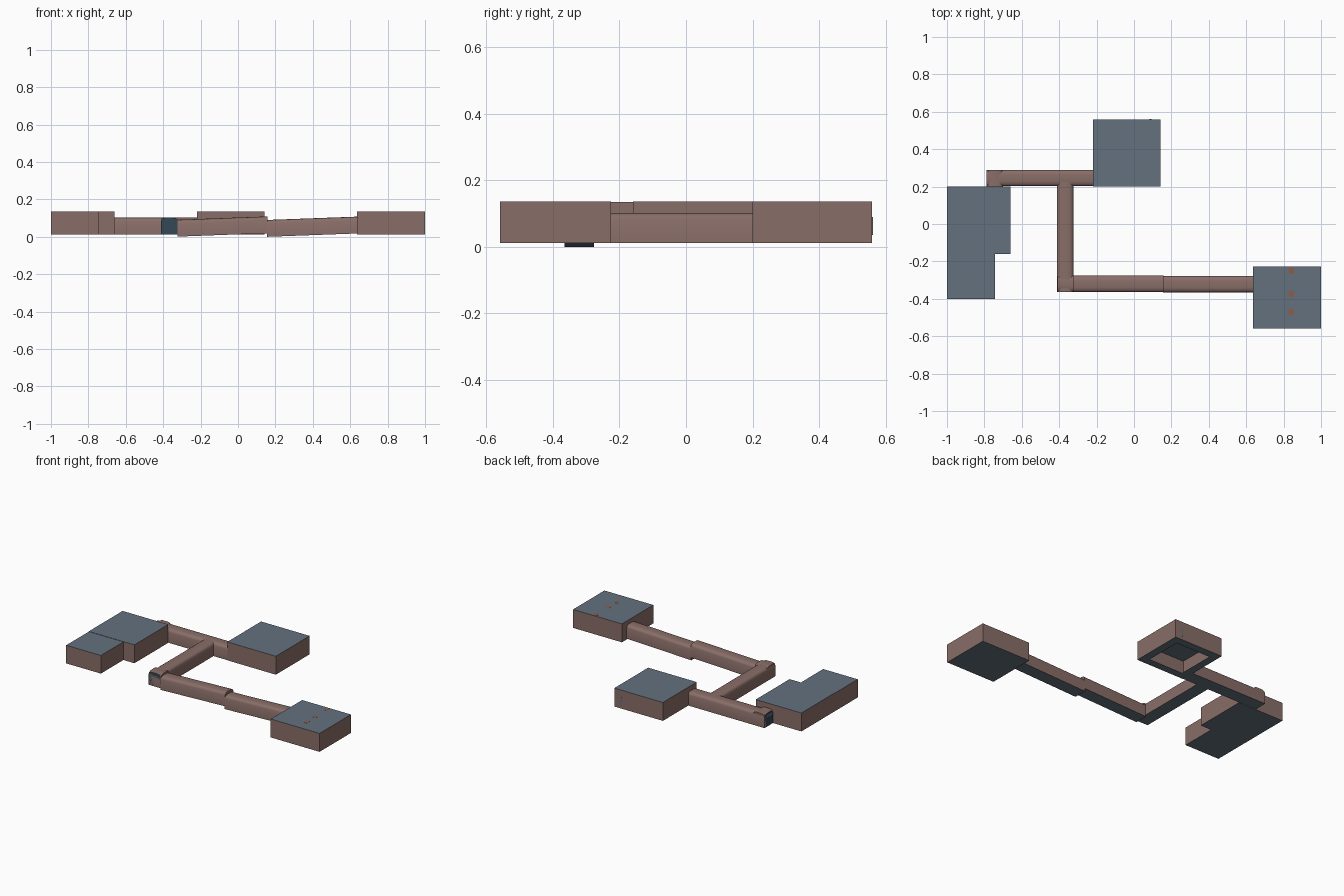
import bpy, bmesh
from mathutils import Vector

if "Cube" in bpy.data.objects:
    bpy.data.objects.remove(bpy.data.objects["Cube"])


def material(name, rgb):
    m = bpy.data.materials.new(name)
    m.diffuse_color = (*rgb, 1)
    m.use_nodes = True
    m.node_tree.nodes["Principled BSDF"].inputs["Base Color"].default_value = m.diffuse_color
    return m


BROWN = material("brown stone", (0.25, 0.155, 0.138))
SLATE = material("slate", (0.125, 0.165, 0.21))
TEAL = material("dark teal", (0.035, 0.065, 0.09))
RUST = material("rust", (0.30, 0.10, 0.05))


def finish(name, bm, mats):
    mesh = bpy.data.meshes.new(name)
    bm.to_mesh(mesh)
    bm.free()
    for m in mats:
        mesh.materials.append(m)
    ob = bpy.data.objects.new(name, mesh)
    bpy.context.collection.objects.link(ob)
    return ob


def box_mesh(x0, x1, y0, y1, z0, z1):
    bm = bmesh.new()
    bmesh.ops.create_cube(bm, size=1)
    for v in bm.verts:
        v.co = Vector(((x0 + x1) / 2 + v.co.x * (x1 - x0),
                       (y0 + y1) / 2 + v.co.y * (y1 - y0),
                       (z0 + z1) / 2 + v.co.z * (z1 - z0)))
    bm.normal_update()
    return bm


def room(name, x0, x1, y0, y1, z1=0.136, hole=0):
    """Box with brown walls and slate roof and floor; hole opens the floor."""
    bm = box_mesh(x0, x1, y0, y1, 0.012, z1)
    for f in bm.faces:
        f.material_index = 1 if abs(f.normal.z) > 0.5 else 0
    if hole:
        floor = [f for f in bm.faces if f.normal.z < -0.5]
        bmesh.ops.inset_region(bm, faces=floor, thickness=hole)
        bmesh.ops.delete(bm, geom=floor, context='FACES')
    return finish(name, bm, [BROWN, SLATE])


# Half profile of the arched tunnels: offset from the centre, height
HALF = [(0.044, 0), (0.044, 0.072), (0.040, 0.081), (0.032, 0.087), (0.018, 0.090)]
PROFILE = HALF + [(-u, h) for u, h in reversed(HALF)]


def tunnel(name, a, b, start_cap=0):
    """Arched tunnel between two floor points; start_cap is the material of its first end."""
    a, b = Vector(a), Vector(b)
    d = (b - a).normalized()
    side = Vector((-d.y, d.x, 0)).normalized()
    bm = bmesh.new()
    rings = [[bm.verts.new(p + side * u + Vector((0, 0, h))) for u, h in PROFILE]
             for p in (a, b)]
    n = len(PROFILE)
    for i in range(n):
        j = (i + 1) % n
        f = bm.faces.new((rings[0][i], rings[0][j], rings[1][j], rings[1][i]))
        f.smooth = True
        f.material_index = 1 if i == n - 1 else 0   # floor strip is slate
    bm.faces.new(rings[0]).material_index = start_cap
    bm.faces.new(rings[1])
    bmesh.ops.recalc_face_normals(bm, faces=bm.faces[:])
    ob = finish(name, bm, [BROWN, SLATE, TEAL])
    bpy.context.view_layer.objects.active = ob
    ob.select_set(True)
    bpy.ops.object.shade_smooth_by_angle(angle=0.7)
    ob.select_set(False)
    return ob


# Rooms
room("left_room", -1, -0.66, -0.16, 0.2)
room("left_room_annex", -1, -0.742, -0.4, -0.16, z1=0.134)
room("back_room", -0.22, 0.142, 0.2, 0.56, hole=0.075)
room("right_room", 0.636, 1, -0.56, -0.226)

# Tunnels
tunnel("back_tunnel", (-0.788, 0.246, 0.012), (-0.22, 0.246, 0.012), 2)
tunnel("left_room_tunnel", (-0.744, 0.289, 0.013), (-0.744, 0.2, 0.013))
tunnel("middle_tunnel", (-0.368, -0.364, 0.012), (-0.368, 0.246, 0.012), 2)
tunnel("corner_tunnel", (-0.41, -0.32, 0.013), (-0.32, -0.32, 0.013))
tunnel("sloped_tunnel_1", (-0.324, -0.32, 0.001), (0.158, -0.32, 0.019))
tunnel("sloped_tunnel_2", (0.155, -0.321, 0.0), (0.64, -0.321, 0.018))

# Narrow slot in the rear wall of the back room
finish("wall_slot", box_mesh(0.084, 0.094, 0.558, 0.562, 0.035, 0.09), [SLATE])

# Small rust marks on the right room's roof
for i, y in enumerate((-0.25, -0.375, -0.47)):
    finish(f"roof_mark_{i + 1}", box_mesh(0.828, 0.852, y - 0.016, y + 0.016, 0.134, 0.1365), [RUST])
